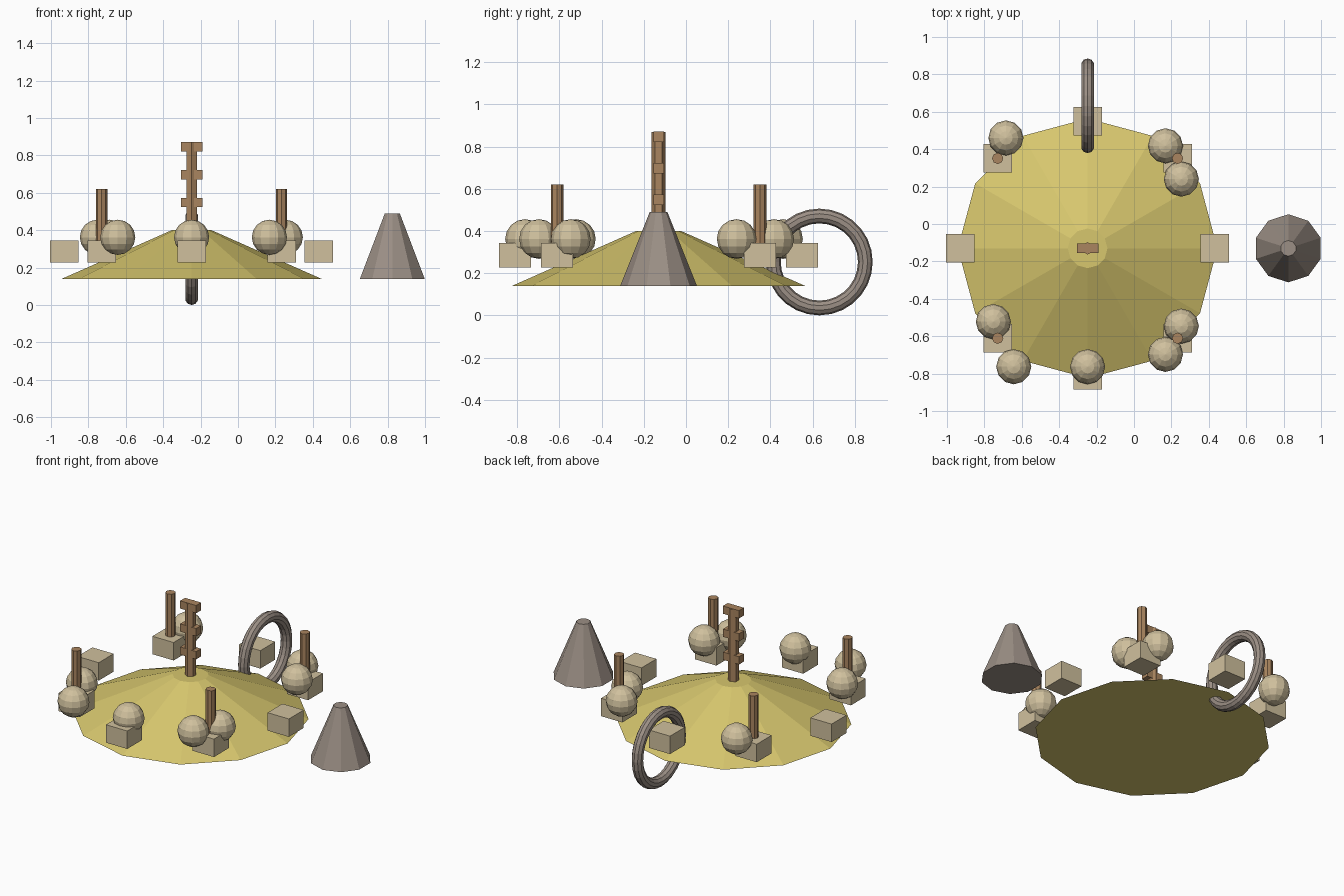
import bpy
from math import pi, cos, sin
from mathutils import Vector

if "Cube" in bpy.data.objects:
    bpy.data.objects.remove(bpy.data.objects["Cube"], do_unlink=True)


def material(name, rgb):
    mat = bpy.data.materials.new(name)
    mat.use_nodes = True
    color = (*rgb, 1)
    mat.diffuse_color = color
    mat.node_tree.nodes["Principled BSDF"].inputs["Base Color"].default_value = color
    return mat


SAND = material("sand yellow", (0.68, 0.57, 0.155))
STONE = material("pale stone", (0.63, 0.53, 0.34))
GREY = material("warm grey", (0.33, 0.275, 0.235))
WOOD = material("brown wood", (0.40, 0.235, 0.115))
CENTRE = Vector((-0.248, -0.13, 0))


def finish(name, mat):
    ob = bpy.context.object
    ob.name = name
    ob.data.materials.append(mat)
    return ob


def frustum(name, mat, at, sides, r1, r2, z1, z2):
    bpy.ops.mesh.primitive_cone_add(vertices=sides, radius1=r1, radius2=r2, depth=z2 - z1,
                                    location=(at.x, at.y, (z1 + z2) / 2))
    return finish(name, mat)


def box(name, mat, at, z, size):
    bpy.ops.mesh.primitive_cube_add(size=1, location=(at.x, at.y, z))
    bpy.context.object.scale = size
    bpy.ops.object.transform_apply(location=False, rotation=False, scale=True)
    return finish(name, mat)


# Low mound
frustum("mound", SAND, CENTRE, 12, 0.694, 0.106, 0.14, 0.40)

# Ring of stone blocks, with a post on every diagonal one
for i in range(8):
    a = i * pi / 4
    at = CENTRE + Vector((cos(a), sin(a), 0)) * 0.68
    box(f"block_{i + 1}", STONE, at, 0.286, (0.152, 0.152, 0.116))
    if i % 2:
        frustum(f"post_{i // 2 + 1}", WOOD, at, 8, 0.03, 0.03, 0.34, 0.62)

# Boulders scattered round the rim
spots = [(-0.685, 0.46), (0.168, 0.418), (0.253, 0.24), (-0.752, -0.522),
         (-0.643, -0.763), (-0.248, -0.763), (0.168, -0.697), (0.253, -0.546)]
for i, (x, y) in enumerate(spots):
    bpy.ops.mesh.primitive_uv_sphere_add(segments=12, ring_count=8, radius=0.094,
                                         location=(x, y, 0.362))
    finish(f"boulder_{i + 1}", STONE)

# Central pole with three crosspieces
frustum("centre_pole", WOOD, CENTRE, 6, 0.033, 0.033, 0.39, 0.868)
for i in range(3):
    box(f"crosspiece_{i + 1}", WOOD, CENTRE, 0.548 + 0.149 * i, (0.115, 0.05, 0.05))

# Upright ring at the back
bpy.ops.mesh.primitive_torus_add(major_segments=28, minor_segments=10, major_radius=0.218,
                                 minor_radius=0.035, location=(CENTRE.x, 0.632, 0.253),
                                 rotation=(0, pi / 2, 0))
finish("ring", GREY)

# Separate truncated cone
frustum("cone", GREY, Vector((0.825, -0.13, 0)), 10, 0.182, 0.042, 0.14, 0.49)
